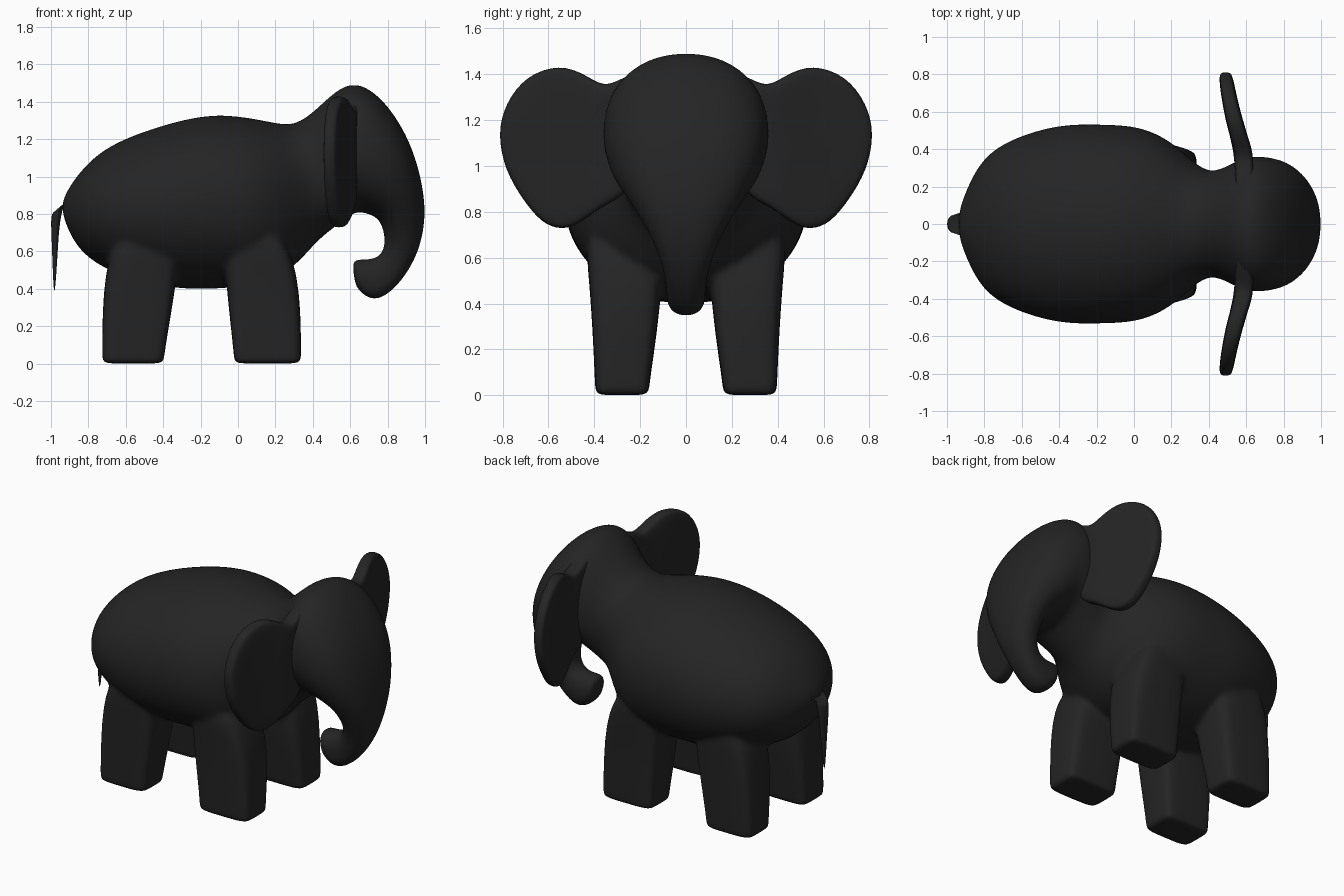
import bpy, bmesh
from math import sin, cos, pi, copysign

if "Cube" in bpy.data.objects:
    bpy.data.objects.remove(bpy.data.objects["Cube"])

hide = bpy.data.materials.new("dark_hide")
hide.diffuse_color = (0.018, 0.018, 0.018, 1)
hide.use_nodes = True
hide.node_tree.nodes["Principled BSDF"].inputs["Base Color"].default_value = hide.diffuse_color


def loft(name, rings, levels=2):
    """Skin a closed tube through rings of points, cap the ends, smooth it."""
    bm = bmesh.new()
    rows = [[bm.verts.new(p) for p in ring] for ring in rings]
    n = len(rows[0])
    for a, b in zip(rows, rows[1:]):
        for i in range(n):
            j = (i + 1) % n
            bm.faces.new((a[i], a[j], b[j], b[i]))
    bm.faces.new(rows[0])
    bm.faces.new(rows[-1])
    bmesh.ops.recalc_face_normals(bm, faces=bm.faces)
    me = bpy.data.meshes.new(name)
    bm.to_mesh(me)
    bm.free()
    me.shade_smooth()
    me.materials.append(hide)
    ob = bpy.data.objects.new(name, me)
    bpy.context.collection.objects.link(ob)
    mod = ob.modifiers.new("smooth", 'SUBSURF')
    mod.levels = mod.render_levels = levels
    return ob


def oval(tx, tz, bx, bz, w, up=1, low=1, n=20):
    """Ring spanning a top and a bottom point, half width w in y.
    up / low below 1 make that half of the ring squarer."""
    ring = []
    for i in range(n):
        a = 2 * pi * i / n
        e = up if cos(a) > 0 else low
        s = copysign(abs(cos(a)) ** e, cos(a)) / 2
        y = copysign(abs(sin(a)) ** e, sin(a))
        ring.append(((tx + bx) / 2 + (tx - bx) * s, w * y,
                     (tz + bz) / 2 + (tz - bz) * s))
    return ring


def mirror_y(ob):
    ob.modifiers.new("mirror", 'MIRROR').use_axis = (False, True, False)
    return ob


# Body, neck, head and trunk as one sweep:
# top x, z, bottom x, z, half width, squareness of upper and lower half
sections = [
    (-.945, .86, -.935, .79, .06), (-.90, .955, -.90, .69, .18),
    (-.80, 1.085, -.83, .58, .355), (-.66, 1.19, -.68, .48, .46),
    (-.40, 1.285, -.40, .40, .545, 1, .97), (-.15, 1.345, -.20, .39, .54, 1, .97),
    (.05, 1.325, .0, .40, .535, 1, .95), (.19, 1.295, .20, .44, .455, 1, .9),
    (.30, 1.275, .33, .54, .335, 1, .9), (.41, 1.355, .42, .65, .27),
    (.52, 1.465, .51, .72, .325, .95), (.63, 1.52, .60, .79, .37, .9),
    (.77, 1.43, .64, .81, .365, .86), (.89, 1.255, .69, .80, .345, .8),
    (.96, 1.08, .73, .785, .295, .78), (.998, .90, .76, .76, .235, .83),
    (1.003, .76, .78, .70, .175, .87), (.97, .60, .785, .63, .12, .85),
    (.89, .455, .76, .575, .09, .8, .9), (.79, .355, .71, .56, .087, .75, .9),
    (.71, .335, .66, .56, .087, .75, .9), (.645, .39, .62, .56, .08, .8, .9),
    (.625, .42, .61, .545, .06),
]
body = loft("body", [oval(*s) for s in sections])


# Legs: tapered blocks with rounded corners, sunk into the body
def block(x0, x1, y0, y1, z, c=.02):
    return [(x0 + c, y0, z), (x1 - c, y0, z), (x1, y0 + c, z), (x1, y1 - c, z),
            (x1 - c, y1, z), (x0 + c, y1, z), (x0, y1 - c, z), (x0, y0 + c, z)]


def leg(name, foot, knee, shoulder):
    x0, x1, y0, y1 = foot
    sole = (x0 + .012, x1 - .012, y0 + .012, y1 - .012)
    return mirror_y(loft(name, [block(*sole, 0), block(*foot, .01), block(*foot, .05),
                                block(*knee, .5, .045), block(*shoulder, .78, .06)]))


front = leg("front_legs", (-.022, .338, .16, .397), (-.075, .335, .09, .42),
            (-.08, .20, .12, .46))
hind = leg("hind_legs", (-.727, -.395, .16, .397), (-.725, -.315, .09, .42),
           (-.62, -.30, .12, .44))

# Fuse body and legs into one skin with soft transitions
bpy.ops.object.select_all(action='DESELECT')
for ob in (body, front, hind):
    ob.select_set(True)
bpy.context.view_layer.objects.active = body
bpy.ops.object.convert(target='MESH')
bpy.ops.object.join()
body.name = "body_head_trunk_and_legs"
fuse = body.modifiers.new("fuse", 'REMESH')
fuse.mode = 'VOXEL'
fuse.voxel_size = .013
fuse.use_smooth_shade = True
soft = body.modifiers.new("soften", 'SMOOTH')
soft.factor, soft.iterations = .5, 14

# Ears: thin rounded slabs swept backwards, with a web running up to the crown
outline = [(.10, 1.43), (.20, 1.42), (.29, 1.375), (.36, 1.345), (.44, 1.40),
           (.55, 1.445), (.70, 1.395), (.79, 1.27), (.822, 1.14), (.79, .98),
           (.71, .85), (.63, .75), (.54, .718), (.46, .75), (.36, .83),
           (.25, .87), (.16, 1.10)]
cy, cz = .50, 1.09
ear_rings = []
for s, t in [(.3, -.038), (.7, -.038), (.95, -.035), (1.0, -.02),
             (1.0, .02), (.95, .035), (.7, .038), (.3, .038)]:
    ring = []
    for y, z in outline:
        yy, zz = cy + (y - cy) * s, cz + (z - cz) * s
        d = min(max(0, .82 - yy), .44)
        ring.append((.488 + t * (1 + .7 * d) + .10 * d + .3 * d * d, yy, zz))
    ear_rings.append(ring)
mirror_y(loft("ears", ear_rings))

# Tail: x, z, radius in x, half width in y
tail = [(-.90, .87, .03, .08), (-.945, .85, .035, .055), (-.97, .80, .032, .052),
        (-.978, .72, .022, .04), (-.979, .58, .015, .025), (-.982, .38, .004, .006)]
loft("tail", [oval(x + r, z + (r if z > .79 else 0), x - r, z - (r if z > .84 else 0), w, n=10)
              for x, z, r, w in tail])
